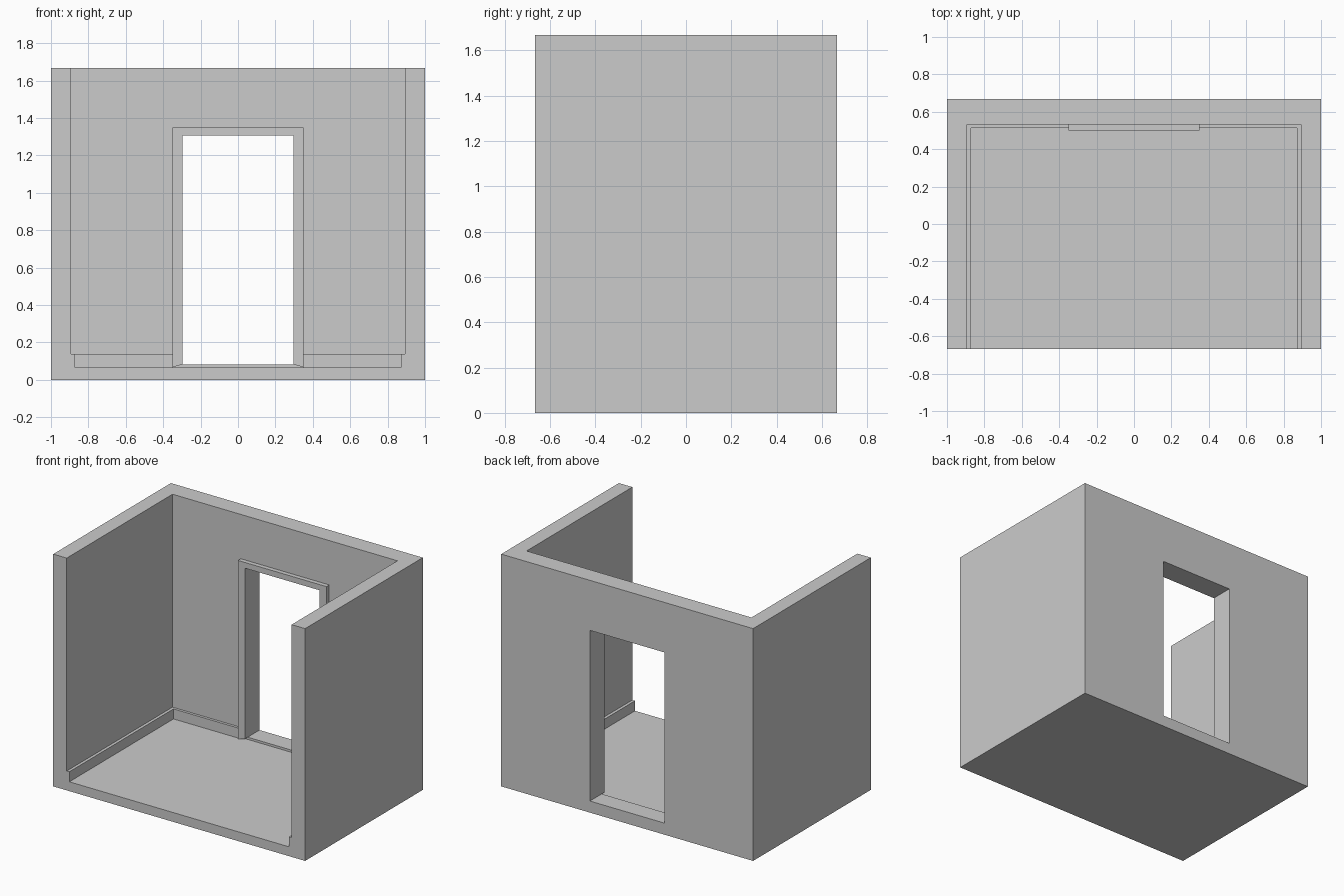
import bpy, bmesh
from mathutils import Vector

if "Cube" in bpy.data.objects:
    bpy.data.objects.remove(bpy.data.objects["Cube"])


def add_mesh(name, bm):
    bmesh.ops.recalc_face_normals(bm, faces=bm.faces)
    mesh = bpy.data.meshes.new(name)
    bm.to_mesh(mesh)
    bm.free()
    obj = bpy.data.objects.new(name, mesh)
    bpy.context.collection.objects.link(obj)
    return obj


def box(name, lo, hi):
    bm = bmesh.new()
    bmesh.ops.create_cube(bm, size=1)
    for v in bm.verts:
        v.co = Vector((a + (b - a) * (c + 0.5)) for a, b, c in zip(lo, hi, v.co))
    return add_mesh(name, bm)


def prism(name, points, direction):
    bm = bmesh.new()
    face = bm.faces.new([bm.verts.new(p) for p in points])
    ext = bmesh.ops.extrude_face_region(bm, geom=[face], use_keep_orig=True)
    verts = [g for g in ext["geom"] if isinstance(g, bmesh.types.BMVert)]
    bmesh.ops.translate(bm, verts=verts, vec=direction)
    return add_mesh(name, bm)


def cut(target, cutter):
    mod = target.modifiers.new(cutter.name, 'BOOLEAN')
    mod.operation = 'DIFFERENCE'
    mod.solver = 'EXACT'
    mod.object = cutter
    cutter.hide_render = True
    cutter.hide_set(True)


D, H = 0.667, 1.667              # half depth, height
WX, WY, FLOOR = 0.893, 0.533, 0.067   # inner wall faces and floor level
FX, FZ = 0.351, 1.349            # door frame outer
DX, DZ, SILL = 0.296, 1.308, 0.083    # door opening

# Room shell: floor, two side walls and back wall, hollowed out
shell = box("room_shell", (-1, -D, 0), (1, D, H))
cut(shell, box("room_cutter", (-WX, -1, FLOOR), (WX, WY, 2)))
cut(shell, box("door_cutter", (-DX, 0.3, SILL), (DX, 1, DZ)))

# Skirting boards: L-shaped in plan, one on each side of the door
plan = [(WX, -D), (0.872, -D), (0.872, 0.514), (FX, 0.514), (FX, WY), (WX, WY)]
for side, s in (("left", -1), ("right", 1)):
    prism(side + "_skirting", [(s * x, y, FLOOR) for x, y in plan], (0, 0, 0.072))

# Door frame: raised architrave with mitred feet around the opening
half = [(FX, FZ), (FX, FLOOR), (DX, SILL), (DX, DZ)]
outline = half + [(-x, z) for x, z in reversed(half)]
prism("door_frame", [(x, WY, z) for x, z in outline], (0, 0.501 - WY, 0))
